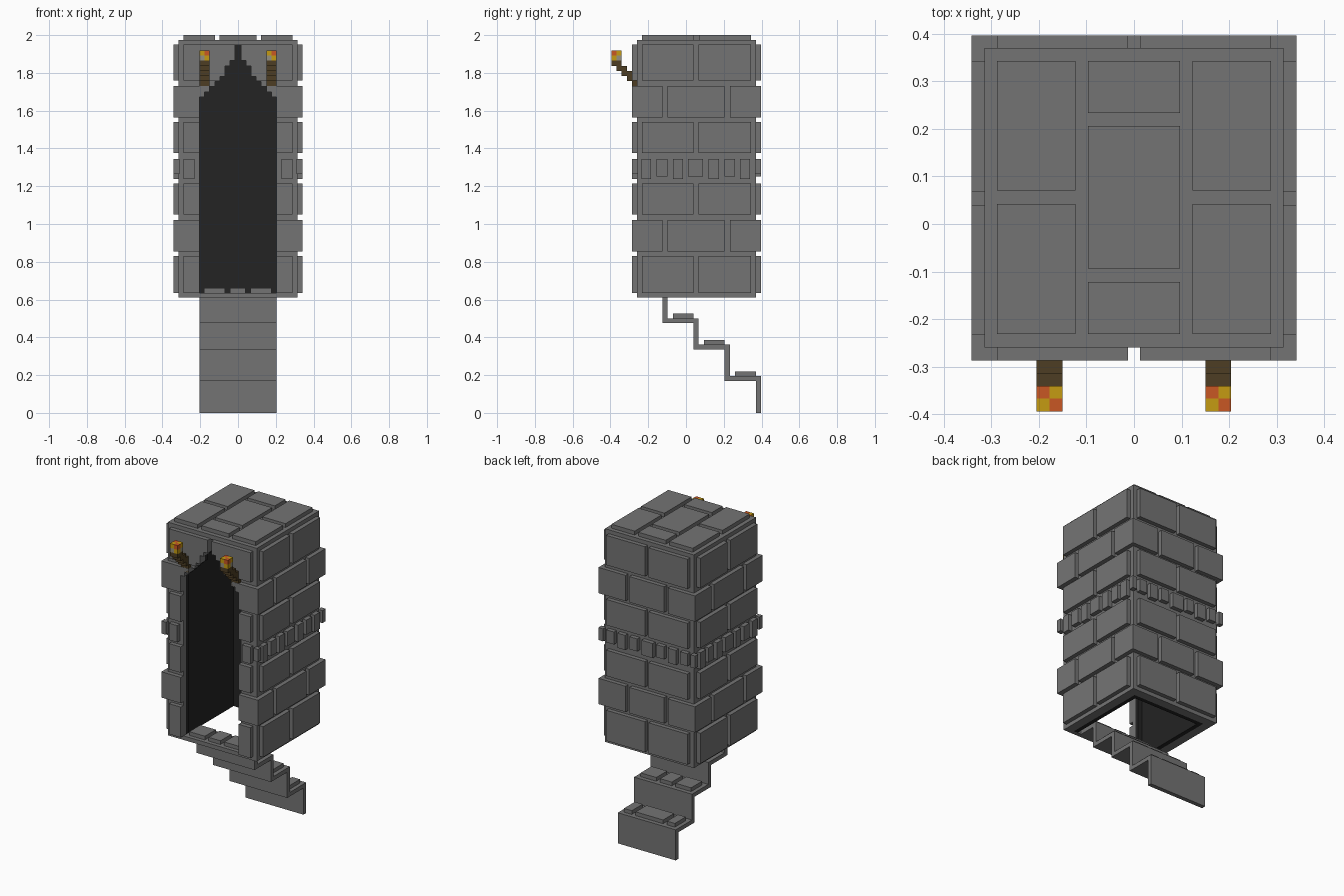
import bpy, bmesh

if "Cube" in bpy.data.objects:
    bpy.data.objects.remove(bpy.data.objects["Cube"])

U = 0.0273          # basic block unit
X = 0.315           # half width of the tower core
Y0, Y1 = -0.26, 0.37
P = 0.027           # how far the bricks stand proud


def material(name, col):
    m = bpy.data.materials.new(name)
    m.diffuse_color = (*col, 1)
    m.use_nodes = True
    m.node_tree.nodes["Principled BSDF"].inputs["Base Color"].default_value = m.diffuse_color
    return m


STONE = material("grey stone", (0.175, 0.175, 0.175))
DARK = material("dark lining", (0.017, 0.017, 0.017))
WOOD = material("brown wood", (0.075, 0.048, 0.017))
YELLOW = material("flame yellow", (0.56, 0.33, 0.006))
ORANGE = material("flame orange", (0.58, 0.095, 0.017))
ASH = material("pale ash", (0.3, 0.28, 0.22))


def build(name, boxes, mats):
    """One object from boxes (x0, x1, y0, y1, z0, z1[, material index])."""
    bm = bmesh.new()
    for b in boxes:
        x, y, z = b[0:2], b[2:4], b[4:6]
        v = [bm.verts.new((x[i], y[j], z[k])) for i in (0, 1) for j in (0, 1) for k in (0, 1)]
        for q in ((0, 1, 3, 2), (4, 6, 7, 5), (0, 4, 5, 1), (2, 3, 7, 6), (0, 2, 6, 4), (1, 5, 7, 3)):
            f = bm.faces.new([v[n] for n in q])
            f.material_index = b[6] if len(b) > 6 else 0
    bmesh.ops.recalc_face_normals(bm, faces=bm.faces)
    me = bpy.data.meshes.new(name)
    bm.to_mesh(me)
    bm.free()
    for m in mats:
        me.materials.append(m)
    ob = bpy.data.objects.new(name, me)
    bpy.context.collection.objects.link(ob)
    return ob


# Stepped pointed doorway: start height and half width of each step
ARCH = [(0.61, .205), (1.673, .178), (1.70, .15), (1.727, .123), (1.755, .096),
        (1.782, .069), (1.837, .042), (1.865, .015), (1.947, 0), (2.1, 0)]


def front_pieces(x0, x1, y0, y1, z0, z1):
    """A mirrored pair of front slabs with the doorway taken out."""
    out = []
    for (za, w), (zb, _) in zip(ARCH, ARCH[1:]):
        a, b, l = max(z0, za), min(z1, zb), max(x0, w)
        if b - a > 1e-4 and x1 - l > 1e-4:
            out += [(l, x1, y0, y1, a, b), (-x1, -l, y0, y1, a, b)]
    return out


# Tower shell: outer walls and roof
T = 0.055
walls = [(s * X if s < 0 else X - T, -X + T if s < 0 else X, Y0 + P, Y1, 0.61, 1.975) for s in (-1, 1)]
walls.append((-X + T, X - T, Y1 - T, Y1, 0.61, 1.975))
walls.append((-X + T, X - T, Y0 + P, Y1 - T, 1.955, 1.975))
build("tower_walls", walls, [STONE])
build("front_wall", front_pieces(0, X, Y0, Y0 + P, 0.61, 1.975), [STONE])

# Dark lining inside the shell
XI = X - T
lining = [(-XI, -XI + U, Y0 + P, Y1 - T, 0.61, 1.955), (XI - U, XI, Y0 + P, Y1 - T, 0.61, 1.955),
          (-XI + U, XI - U, Y1 - T - U, Y1 - T, 0.61, 1.955),
          (-XI + U, XI - U, Y0 + 2 * P, Y1 - T - U, 1.948, 1.955)]
lining += front_pieces(0, XI - U, Y0 + P, Y0 + 2 * P, 0.636, 1.955)
build("inner_lining", lining, [DARK])

# Courses of wall bricks
bricks = []


def course(z0, z1, sides, backs, fronts):
    for a, b in sides:
        for x in (-X - P, X):
            bricks.append((x, x + P, a, b, z0, z1))
    for a, b in backs:
        bricks.append((a, b, Y1, Y1 + P, z0, z1))
    for a, b in fronts:
        bricks.extend(front_pieces(a, b, Y0 - P, Y0, z0, z1))


for z0, z1 in ((.635, .83), (1.05, 1.215), (1.375, 1.54), (1.76, 1.95)):
    course(z0, z1, [(-.233, .04), (.067, .343)], [(-.288, -.013), (.013, .288)], [(.013, .288)])
for z0, z1 in ((.855, 1.02), (1.565, 1.73)):
    course(z0, z1, [(Y0, -.125), (-.097, .205), (.232, Y1)],
           [(-X - P, -.15), (-.123, .123), (.15, X + P)], [(.15, X + P)])
build("wall_bricks", bricks, [STONE])

# Belt of small stones around the middle, alternately raised and lowered
bricks = []
spans = [(-.235, -.185), (-.155, -.097), (-.07, -.015), (.01, .09), (.12, .175), (.205, .26), (.285, .34)]
for i, (a, b) in enumerate(spans):
    d = U if i % 2 else 0
    course(1.265 - d / 2, 1.345, [(a, b)], [(a - .052, b - .052)], [])
    course(1.238, 1.265 - d / 2, [(a, b)] if i % 2 == 0 else [], [], [])
course(1.238, 1.345, [], [], [(.23, .288)])
for x in (-X - P, X - .005):
    for y in (Y0 - P, Y1 - .005):
        bricks.append((x, x + P + .005, y, y + P + .005, 1.265, 1.345))
build("belt_stones", bricks, [STONE])

# Roof slabs
roof = []
for x0, x1 in ((-.288, -.123), (.123, .288)):
    roof += [(x0, x1, -.232, .042, 1.975, 2), (x0, x1, .07, .343, 1.975, 2)]
roof += [(-.097, .097, a, b, 1.975, 2) for a, b in ((-.232, -.122), (-.094, .206), (.234, .343))]
build("roof_slabs", roof, [STONE])

# Stairs dropping from the doorway toward the back
levels = [(.61, -.26), (.475, -.125), (.335, .04), (.17, .205)]
stairs, slabs = [], []
for i, (z, y) in enumerate(levels):
    ye = levels[i + 1][1] + P if i < 3 else .397
    zb = levels[i + 1][0] if i < 3 else 0
    stairs += [(-.205, .205, y, ye, z, z + .026), (-.205, .205, ye - P, ye, zb, z)]
    cuts = [(-.18, -.07), (-.043, .04), (.067, .178)] if i % 2 == 0 else [(-.18, -.125), (-.097, .097), (.125, .18)]
    y0 = (-.235, -.07, .095, .26)[i]
    slabs += [(a, b, y0, y0 + .11, z + .026, z + .05) for a, b in cuts]
build("stairs", stairs, [STONE])
build("stair_slabs", slabs, [STONE])

# Two wall torches: stepped handle and checkered flame
for side, x in (("left", -.205), ("right", .15)):
    handle = [(x, x + 2 * U, -.395 + i * U, min(-.395 + (i + 2) * U, Y0),
               1.865 - (i + 1) * U, 1.865 - i * U) for i in range(5)]
    handle.append((x, x + 2 * U, Y0 - P, Y0, 1.705, 1.73))
    build(side + "_torch_handle", handle, [WOOD])
    flame = []
    for i in (0, 1):
        for j in (0, 1):
            for k in (0, 1):
                c = 0 if (i + j + k) % 2 else (1 if k else 2)
                flame.append((x + i * U, x + (i + 1) * U, -.395 + j * U, -.395 + (j + 1) * U,
                              1.865 + k * U, 1.865 + (k + 1) * U, c))
    build(side + "_torch_flame", flame, [YELLOW, ORANGE, ASH])
